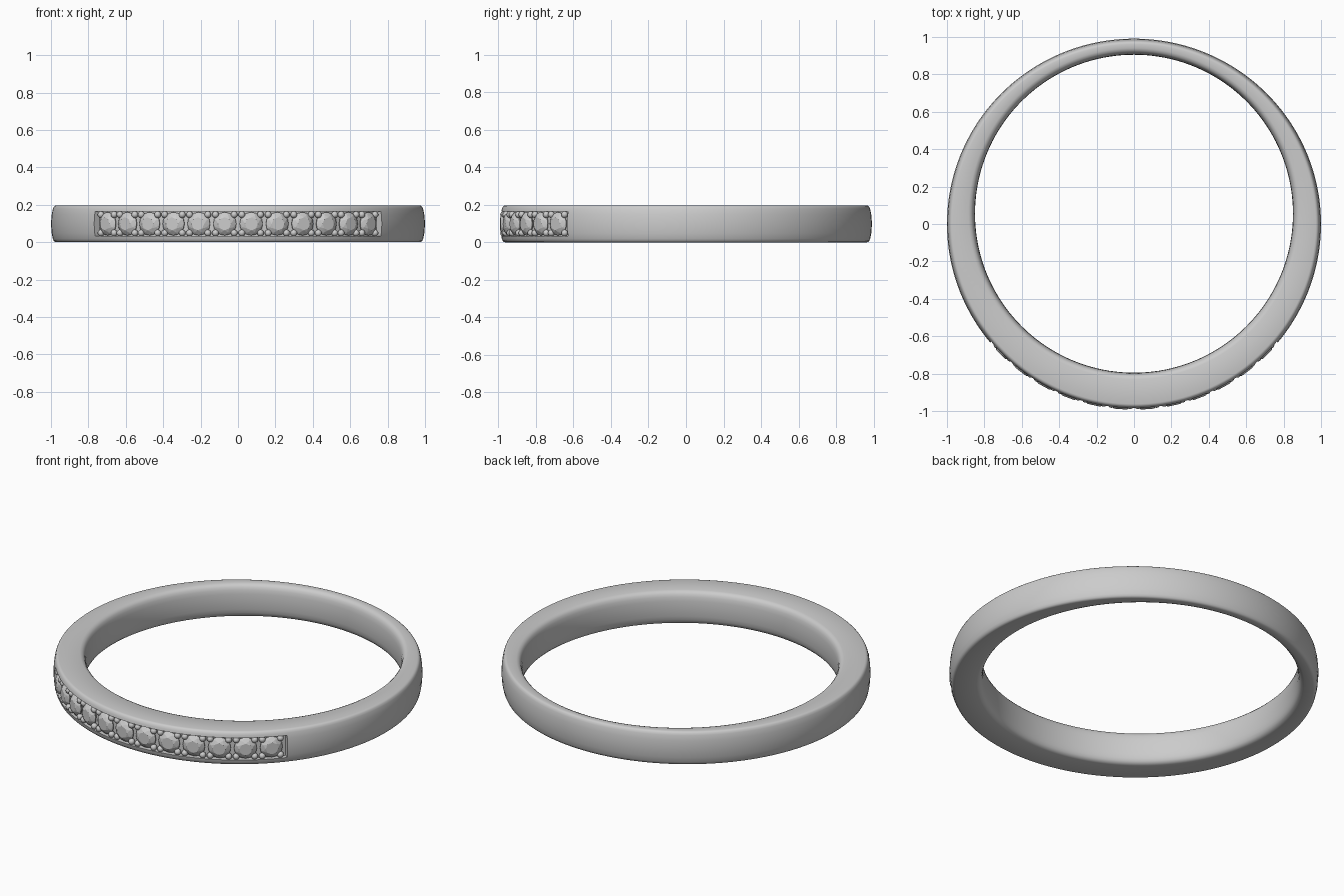
import bpy, bmesh
from math import sin, cos, pi, radians
from mathutils import Matrix, Vector

if "Cube" in bpy.data.objects:
    bpy.data.objects.remove(bpy.data.objects["Cube"])

MID = 0.0985          # half height of the band
YS = 0.991            # band is very slightly shorter in y
STEP = radians(8.25)  # angle between stones
COUNT = 12


def outer(a, r, z):
    return Vector((r * cos(a), YS * r * sin(a), z))


def inner(a, r, z):
    return Vector((r * cos(a), 0.055 + r * sin(a), z))


def make_object(name, bm, angle=None):
    bmesh.ops.recalc_face_normals(bm, faces=bm.faces)
    me = bpy.data.meshes.new(name)
    bm.to_mesh(me)
    bm.free()
    ob = bpy.data.objects.new(name, me)
    bpy.context.collection.objects.link(ob)
    if angle:
        smooth(ob, angle)
    return ob


def smooth(ob, angle):
    bpy.ops.object.select_all(action='DESELECT')
    ob.select_set(True)
    bpy.context.view_layer.objects.active = ob
    bpy.ops.object.shade_smooth_by_angle(angle=radians(angle))


def skin(bm, loops, closed):
    # bridge equal closed cross-sections into a swept tube
    rows = [[bm.verts.new(p) for p in lp] for lp in loops]
    n = len(rows[0])
    for i in range(len(rows) if closed else len(rows) - 1):
        r0, r1 = rows[i], rows[(i + 1) % len(rows)]
        for j in range(n):
            bm.faces.new((r0[j], r1[j], r1[(j + 1) % n], r0[(j + 1) % n]))
    if not closed:
        bm.faces.new(rows[0])
        bm.faces.new(rows[-1])


# Band: domed outside, comfort-rounded off-centre bore (thicker at the front)
out_half = [(0.0, 0.0), (0.004, 0.05), (0.010, 0.08), (0.015, 0.091), (0.021, 0.0965), (0.029, MID)]
in_half = [(0.035, MID), (0.021, 0.093), (0.012, 0.083), (0.006, 0.068), (0.002, 0.045), (0.0, 0.0)]


def band_section(a):
    top = [outer(a, 1.0 - d, MID + h) for d, h in out_half]
    top += [inner(a, 0.85 + d, MID + h) for d, h in in_half]
    low = [Vector((p.x, p.y, 2 * MID - p.z)) for p in top[1:-1]]
    return top + low[::-1]


bm = bmesh.new()
skin(bm, [band_section(2 * pi * i / 160) for i in range(160)], True)
band = make_object("band", bm)

# Channel across the front, cut out of the band
half = radians(50.3)
bm = bmesh.new()
skin(bm, [[outer(-pi / 2 + half * (i / 24 - 1), r, MID + h)
           for r, h in ((0.962, -0.066), (1.05, -0.066), (1.05, 0.066), (0.962, 0.066))]
          for i in range(49)], False)
cutter = make_object("channel_cutter", bm)
cutter.hide_render = True
mod = band.modifiers.new("channel", 'BOOLEAN')
mod.operation = 'DIFFERENCE'
mod.solver = 'EXACT'
mod.object = cutter
bpy.context.view_layer.objects.active = band
bpy.ops.object.modifier_apply(modifier=mod.name)
bpy.data.objects.remove(cutter)
smooth(band, 32)


# Brilliant-cut stone: convex hull of table, star, girdle and culet points
def stone_mesh():
    bm = bmesh.new()
    R = 0.062
    for n, r, h, off in ((8, 0.56, 0.022, 0), (8, 0.80, 0.013, 0.5),
                         (16, 1.0, 0.001, 0), (16, 1.0, -0.003, 0), (1, 0, -0.05, 0)):
        for i in range(n):
            t = 2 * pi * (i + off) / n
            bm.verts.new((R * r * cos(t), R * r * sin(t), h))
    bmesh.ops.convex_hull(bm, input=bm.verts[:])
    bmesh.ops.dissolve_limit(bm, angle_limit=0.01, verts=bm.verts[:], edges=bm.edges[:])
    bmesh.ops.recalc_face_normals(bm, faces=bm.faces)
    me = bpy.data.meshes.new("stone")
    bm.to_mesh(me)
    bm.free()
    return me


stone = stone_mesh()
beads = bmesh.new()
for i in range(COUNT):
    a = -pi / 2 + (i - (COUNT - 1) / 2) * STEP
    ob = bpy.data.objects.new(f"stone_{i + 1}", stone)
    x_axis, y_axis = Vector((-sin(a), cos(a), 0)), Vector((0, 0, 1))
    rot = Matrix((x_axis, y_axis, Vector((cos(a), sin(a), 0)))).transposed()
    ob.matrix_world = Matrix.Translation(outer(a, 0.979, MID)) @ rot.to_4x4()
    bpy.context.collection.objects.link(ob)
    # Four setting beads at the corners of every stone
    for s in (-1, 1):
        for h in (-1, 1):
            pos = outer(a + s * 0.051, 0.981, MID + h * 0.049)
            bmesh.ops.create_uvsphere(beads, u_segments=16, v_segments=10, radius=0.018,
                                      matrix=Matrix.Translation(pos))
make_object("setting_beads", beads, 40)
